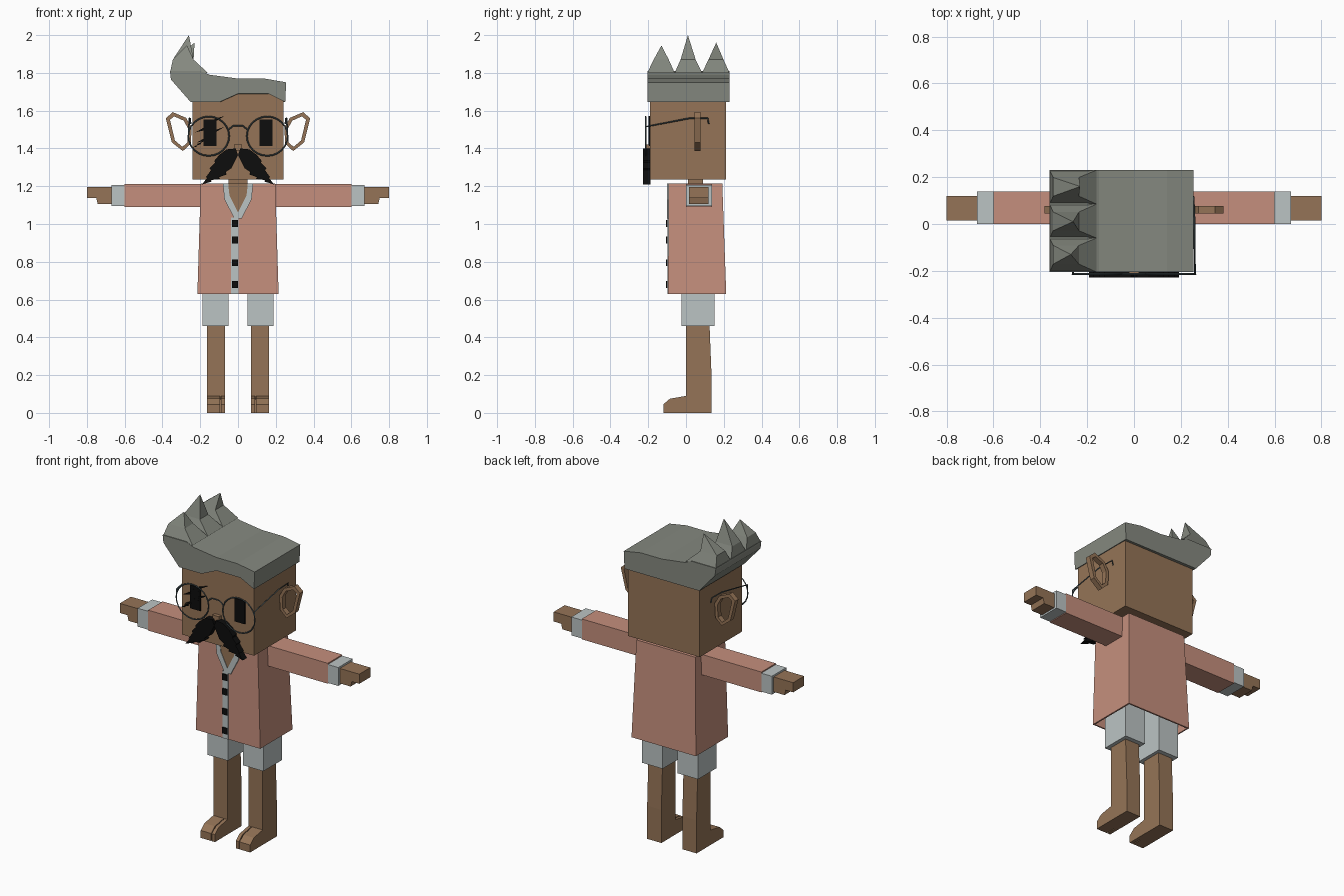
import bpy, bmesh, math

old = bpy.data.objects.get("Cube")
if old:
    bpy.data.objects.remove(old, do_unlink=True)


def material(name, r, g, b):
    m = bpy.data.materials.new(name)
    m.use_nodes = True
    m.diffuse_color = (r, g, b, 1)
    m.node_tree.nodes["Principled BSDF"].inputs["Base Color"].default_value = (r, g, b, 1)
    return m


SKIN = material("brown skin", 0.30, 0.175, 0.095)
HAIR = material("grey hair", 0.235, 0.25, 0.215)
SHIRT = material("salmon cloth", 0.56, 0.275, 0.205)
TRIM = material("pale grey cloth", 0.50, 0.55, 0.55)
BLACK = material("black", 0.004, 0.004, 0.004)
WIRE = material("slate wire", 0.07, 0.10, 0.11)


def loft(name, rings, mat, cap_start=True, cap_end=True):
    """Skin a list of equally long point rings; one-point rings make a tip."""
    bm = bmesh.new()
    loops = [[bm.verts.new(p) for p in ring] for ring in rings]
    for a, b in zip(loops, loops[1:]):
        n = len(a)
        for i in range(n):
            j = (i + 1) % n
            bm.faces.new((a[i], a[j], b[0]) if len(b) == 1 else (a[i], a[j], b[j], b[i]))
    if cap_start:
        bm.faces.new(loops[0])
    if cap_end and len(loops[-1]) > 2:
        bm.faces.new(loops[-1])
    bmesh.ops.recalc_face_normals(bm, faces=bm.faces)
    me = bpy.data.meshes.new(name)
    bm.to_mesh(me)
    bm.free()
    me.materials.append(mat)
    ob = bpy.data.objects.new(name, me)
    bpy.context.collection.objects.link(ob)
    return ob


def prism_y(name, pts, y0, y1, mat, far=None):
    """Extrude an x-z outline along y, optionally to a second outline."""
    return loft(name, [[(x, y0, z) for x, z in pts],
                       [(x, y1, z) for x, z in far or pts]], mat)


def prism_x(name, pts, x0, x1, mat):
    return loft(name, [[(x, y, z) for y, z in pts] for x in (x0, x1)], mat)


def box(name, x0, x1, y0, y1, z0, z1, mat):
    return prism_y(name, [(x0, z0), (x1, z0), (x1, z1), (x0, z1)], y0, y1, mat)


def rect(x0, x1, y0, y1, z):
    return [(x0, y0, z), (x1, y0, z), (x1, y1, z), (x0, y1, z)]


def flip(pts):
    return [(-p[0], *p[1:]) for p in pts]


def wire(name, pts, radius, closed=False):
    cu = bpy.data.curves.new(name, 'CURVE')
    cu.dimensions = '3D'
    cu.bevel_depth = radius
    cu.bevel_resolution = 0
    sp = cu.splines.new('POLY')
    sp.points.add(len(pts) - 1)
    for p, co in zip(sp.points, pts):
        p.co = (*co, 1)
    sp.use_cyclic_u = closed
    cu.materials.append(WIRE)
    ob = bpy.data.objects.new(name, cu)
    bpy.context.collection.objects.link(ob)
    bpy.ops.object.select_all(action='DESELECT')
    ob.select_set(True)
    bpy.context.view_layer.objects.active = ob
    bpy.ops.object.convert(target='MESH')


# Head, neck and nose
box("head", -0.24, 0.24, -0.19, 0.212, 1.235, 1.70, SKIN)
box("neck", -0.05, 0.05, 0.01, 0.09, 1.15, 1.24, SKIN)
box("nose", -0.022, 0.022, -0.212, -0.18, 1.39, 1.42, SKIN)

# Hair slab with an arched front fringe and a straight back edge
crown = [(0.25, 1.645), (0.255, 1.75), (0.14, 1.77), (0, 1.77), (-0.15, 1.79),
         (-0.2, 1.81), (-0.36, 1.81), (-0.355, 1.765), (-0.25, 1.645)]
fringe = [(-0.1, 1.645), (0, 1.69), (0.16, 1.69)]
prism_y("hair", crown + fringe, -0.205, 0.23, HAIR,
        far=crown + [(x, 1.645) for x, z in fringe])

# Swept-up hair spikes: start y, tip x, tip y, tip z
for i, (y, tx, ty, tz) in enumerate([(-0.205, -0.27, -0.13, 1.945),
                                     (-0.06, -0.26, 0.01, 2.0),
                                     (0.085, -0.23, 0.16, 1.96)]):
    mid = (y + 0.0725 + ty) / 2
    loft(f"hair_spike_{i + 1}", [rect(-0.36, -0.16, y, y + 0.145, 1.8),
                                 rect(-0.345, -0.235, mid - 0.04, mid + 0.04, 1.87),
                                 [(tx, ty, tz)]], HAIR)

# Shirt body, open at the hem
shirt = loft("shirt_body", [rect(-0.215, 0.215, -0.095, 0.213, 0.63),
                            rect(-0.197, 0.197, -0.092, 0.192, 1.215)],
             SHIRT, cap_start=False)
wall = shirt.modifiers.new("cloth thickness", 'SOLIDIFY')
wall.thickness = 0.012
wall.offset = -1

# Neckline, placket and buttons
opening = [(-0.052, 1.214), (-0.045, 1.15), (0, 1.06), (0.045, 1.15), (0.052, 1.214)]
prism_y("neck_opening", opening, -0.098, -0.09, SKIN)
collar = [(0.052, 1.214), (0.08, 1.214), (0.072, 1.13), (0.02, 1.03), (0, 1.03),
          (0, 1.06), (0.045, 1.15)]
prism_y("left_collar", collar, -0.101, -0.09, TRIM)
prism_y("right_collar", flip(collar), -0.101, -0.09, TRIM)
box("placket", -0.036, 0.002, -0.098, -0.09, 0.63, 1.035, TRIM)
for i, z in enumerate((0.68, 0.795, 0.915, 1.003)):
    box(f"button_{i + 1}", -0.032, 0, -0.106, -0.095, z - 0.018, z + 0.018, BLACK)

# Moustache half outline with ragged tips
whisker = [(0, 1.365), (0.012, 1.4), (0.06, 1.395), (0.1, 1.365), (0.125, 1.335),
           (0.122, 1.325), (0.15, 1.295), (0.143, 1.285), (0.172, 1.245), (0.163, 1.245),
           (0.192, 1.208), (0.14, 1.225), (0.143, 1.233), (0.095, 1.238), (0.1, 1.248),
           (0.06, 1.262), (0.065, 1.275), (0.035, 1.295)]
ear_out = [(0.382, 1.56), (0.345, 1.592), (0.275, 1.562), (0.245, 1.51), (0.25, 1.425),
           (0.292, 1.386), (0.35, 1.432)]
ear_in = [(0.36, 1.552), (0.338, 1.57), (0.287, 1.547), (0.264, 1.505), (0.268, 1.432),
          (0.294, 1.408), (0.334, 1.442)]
foot = [(0.02, 0), (0.02, 0.09), (0, 0.09), (-0.085, 0.075), (-0.12, 0.045), (-0.12, 0)]
toe_gap = [(-0.06, 0), (-0.06, 0.075), (0.02, 0.085), (0.02, 0)]

for side, s in (("left", 1), ("right", -1)):
    def both(a, b):
        return (a, b) if s > 0 else (-b, -a)

    # Face
    box(f"{side}_eye", *both(0.115, 0.182), -0.197, -0.188, 1.412, 1.552, BLACK)
    prism_y(f"{side}_moustache", whisker if s > 0 else flip(whisker), -0.228, -0.188, BLACK)
    ear = [[(s * x, y, z) for x, z in pts] for pts, y in
           ((ear_out, 0.045), (ear_out, 0.077), (ear_in, 0.077), (ear_in, 0.045),
            (ear_out, 0.045))]
    loft(f"{side}_ear", ear, SKIN, False, False)

    # Spectacles
    turn = [math.tau * i / 24 for i in range(24)]
    wire(f"{side}_lens_rim", [(s * 0.155 + 0.108 * math.cos(a), -0.214,
                               1.465 + 0.104 * math.sin(a)) for a in turn], 0.004, True)
    wire(f"{side}_temple", [(s * 0.26, -0.214, 1.49), (s * 0.26, -0.214, 1.515),
                            (s * 0.258, 0.02, 1.56), (s * 0.254, 0.115, 1.56),
                            (s * 0.25, 0.12, 1.53)], 0.004)

    # Arm
    box(f"{side}_sleeve", *both(0.18, 0.60), 0, 0.138, 1.09, 1.213, SHIRT)
    box(f"{side}_cuff", *both(0.60, 0.67), 0, 0.138, 1.095, 1.206, TRIM)
    hand = [(0.66, 1.105), (0.742, 1.105), (0.75, 1.137), (0.8, 1.137), (0.8, 1.195),
            (0.66, 1.195)]
    prism_y(f"{side}_hand", hand if s > 0 else flip(hand), 0.015, 0.12, SKIN)

    # Leg and foot, with a slit beside the big toe
    box(f"{side}_shorts_leg", *both(0.05, 0.187), -0.025, 0.152, 0.46, 0.78, TRIM)
    loft(f"{side}_leg", [rect(*both(0.07, 0.165), 0, 0.135, 0),
                         rect(*both(0.07, 0.165), 0, 0.135, 0.2),
                         rect(*both(0.07, 0.165), 0, 0.124, 0.48)], SKIN)
    prism_x(f"{side}_big_toe", foot, *both(0.07, 0.09), SKIN)
    prism_x(f"{side}_foot", foot, *both(0.095, 0.165), SKIN)
    prism_x(f"{side}_instep", toe_gap, *both(0.089, 0.096), SKIN)

# Spectacle bridge
wire("lens_bridge", [(-0.05, -0.214, 1.5), (-0.025, -0.214, 1.52),
                     (0.025, -0.214, 1.52), (0.05, -0.214, 1.5)], 0.004)

# Ragged slashes across the right eye
slash = [(0, 0), (0.05, 0.012), (0.045, 0.022), (0.1, 0.04), (0.095, 0.052),
         (0.155, 0.088), (0.1, 0.07), (0.104, 0.062), (0.05, 0.042), (0.055, 0.032)]
for i, (x, z, k) in enumerate([(-0.225, 1.485, 1), (-0.22, 1.43, 0.95), (-0.24, 1.405, 0.45)]):
    prism_y(f"eye_slash_{i + 1}", [(x + k * a, z + k * b) for a, b in slash],
            -0.199, -0.19, BLACK)
